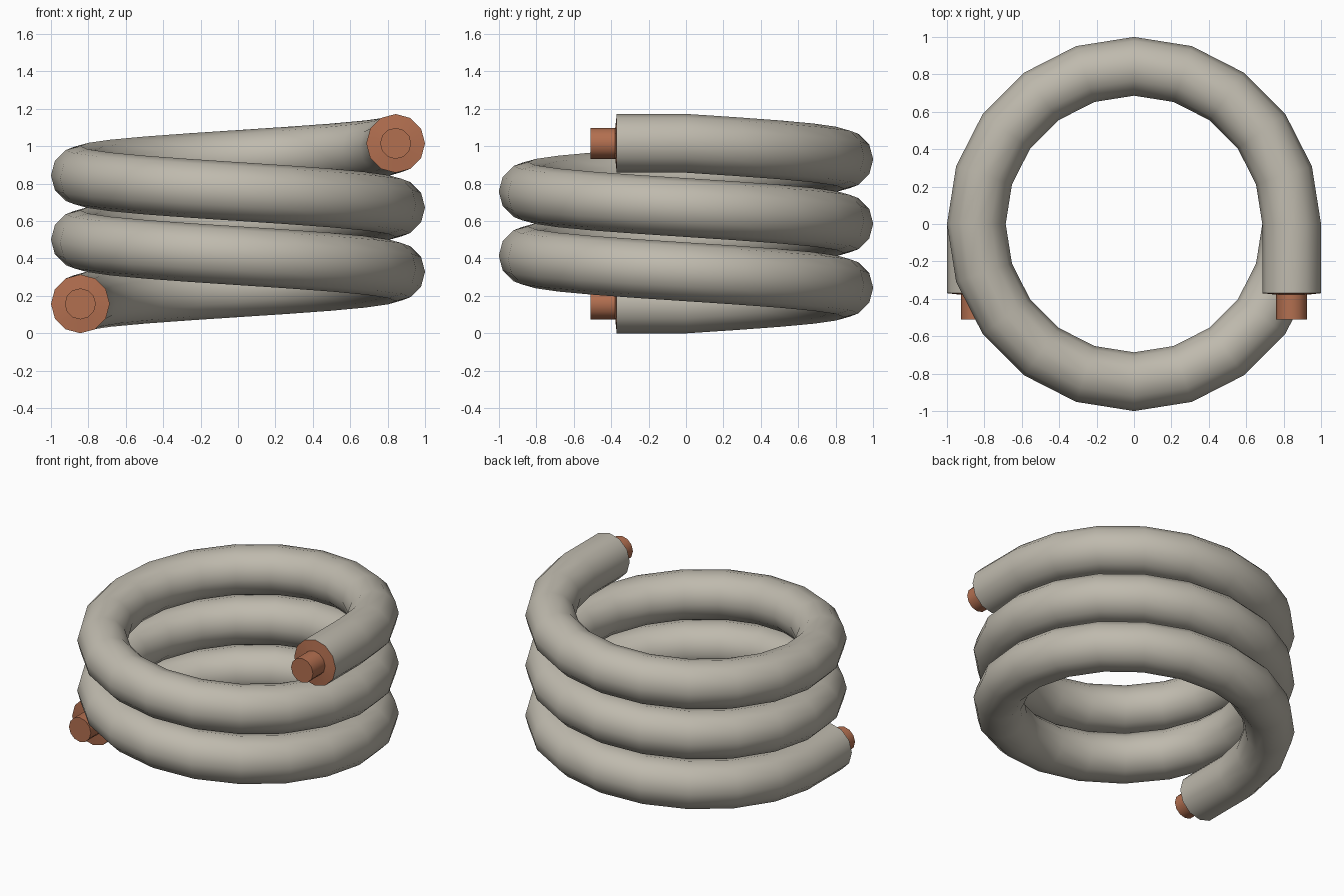
import bpy, bmesh, math
from mathutils import Vector

cube = bpy.data.objects.get("Cube")
if cube:
    bpy.data.objects.remove(cube, do_unlink=True)

COIL_R, TUBE_R, CORE_R = 0.843, 0.157, 0.083
Z_LOW, Z_HIGH = 0.157, 1.015
STEPS, TURNS, SIDES = 20, 2.5, 12
END_Y, TIP_Y = -0.37, -0.51


def material(name, rgb):
    mat = bpy.data.materials.new(name)
    mat.use_nodes = True
    mat.diffuse_color = (*rgb, 1)
    bsdf = mat.node_tree.nodes["Principled BSDF"]
    bsdf.inputs["Base Color"].default_value = (*rgb, 1)
    bsdf.inputs["Roughness"].default_value = 0.6
    return mat


def ring(bm, centre, across, radius, sides=SIDES):
    """Circle of vertices in the plane of 'across' and the vertical."""
    up = Vector((0, 0, 1))
    angles = [math.tau * i / sides for i in range(sides)]
    return [bm.verts.new(centre + radius * (math.cos(a) * across + math.sin(a) * up))
            for a in angles]


def skin(bm, rings):
    """Join neighbouring rings with quads."""
    for a, b in zip(rings, rings[1:]):
        n = len(a)
        for i in range(n):
            j = (i + 1) % n
            bm.faces.new((a[i], a[j], b[j], b[i]))


def finish(bm, name, mat, angle):
    bmesh.ops.recalc_face_normals(bm, faces=bm.faces)
    mesh = bpy.data.meshes.new(name)
    bm.to_mesh(mesh)
    bm.free()
    mesh.materials.append(mat)
    obj = bpy.data.objects.new(name, mesh)
    bpy.context.collection.objects.link(obj)
    bpy.ops.object.select_all(action="DESELECT")
    obj.select_set(True)
    bpy.context.view_layer.objects.active = obj
    bpy.ops.object.shade_smooth_by_angle(angle=math.radians(angle))


sheath = material("warm grey sheath", (0.52, 0.49, 0.42))
copper = material("copper", (0.45, 0.16, 0.08))

# Coiled sheath: straight lead, rising coil, straight lead
bm = bmesh.new()
count = int(STEPS * TURNS)
rings = [ring(bm, Vector((-COIL_R, END_Y, Z_LOW)), Vector((-1, 0, 0)), TUBE_R)]
for k in range(count + 1):
    a = math.pi - math.tau * k / STEPS
    out = Vector((math.cos(a), math.sin(a), 0))
    centre = out * COIL_R
    centre.z = Z_LOW + (Z_HIGH - Z_LOW) * k / count
    rings.append(ring(bm, centre, out, TUBE_R))
rings.append(ring(bm, Vector((COIL_R, END_Y, Z_HIGH)), Vector((1, 0, 0)), TUBE_R))
skin(bm, rings)
finish(bm, "coiled_sheath", sheath, 40)

# Copper end cap with a protruding core at each lead
for name, x, z in (("lower_terminal", -COIL_R, Z_LOW), ("upper_terminal", COIL_R, Z_HIGH)):
    bm = bmesh.new()
    profile = ((TUBE_R, END_Y), (CORE_R, END_Y - 0.008), (CORE_R, TIP_Y))
    rings = [ring(bm, Vector((x, y, z)), Vector((1, 0, 0)), r) for r, y in profile]
    skin(bm, rings)
    bm.faces.new(rings[-1])
    finish(bm, name, copper, 35)
